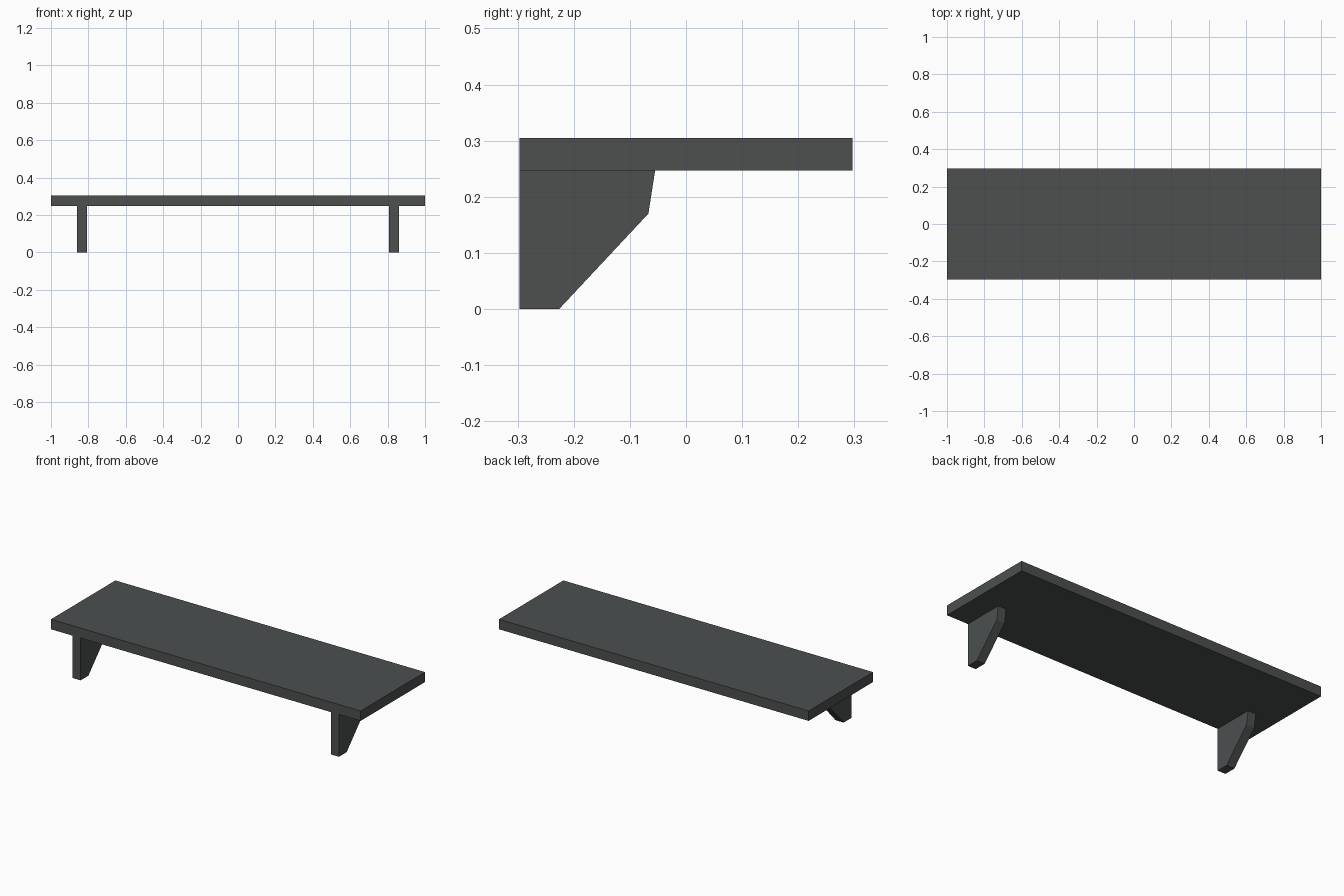
import bpy

if "Cube" in bpy.data.objects:
    bpy.data.objects.remove(bpy.data.objects["Cube"])

# Single dark slate colour
slate = bpy.data.materials.new("dark_slate")
slate.diffuse_color = (0.072, 0.08, 0.078, 1)
slate.use_nodes = True
slate.node_tree.nodes["Principled BSDF"].inputs["Base Color"].default_value = slate.diffuse_color


def extrude_x(name, profile, x0, x1):
    """Solid made from a (y, z) profile swept from x0 to x1."""
    n = len(profile)
    verts = [(x, y, z) for x in (x0, x1) for y, z in profile]
    faces = [tuple(reversed(range(n))), tuple(range(n, 2 * n))]
    faces += [(i, (i + 1) % n, n + (i + 1) % n, n + i) for i in range(n)]
    mesh = bpy.data.meshes.new(name)
    mesh.from_pydata(verts, [], faces)
    mesh.materials.append(slate)
    obj = bpy.data.objects.new(name, mesh)
    bpy.context.collection.objects.link(obj)
    return obj


# Shelf board
extrude_x("shelf_board", [(-0.297, 0.247), (0.297, 0.247),
                          (0.297, 0.305), (-0.297, 0.305)], -1, 1)

# Two tapered support brackets at the front edge
bracket = [(-0.297, 0), (-0.226, 0), (-0.067, 0.17), (-0.055, 0.247), (-0.297, 0.247)]
for side, x in (("left", -0.834), ("right", 0.834)):
    extrude_x(side + "_bracket", bracket, x - 0.026, x + 0.026)
